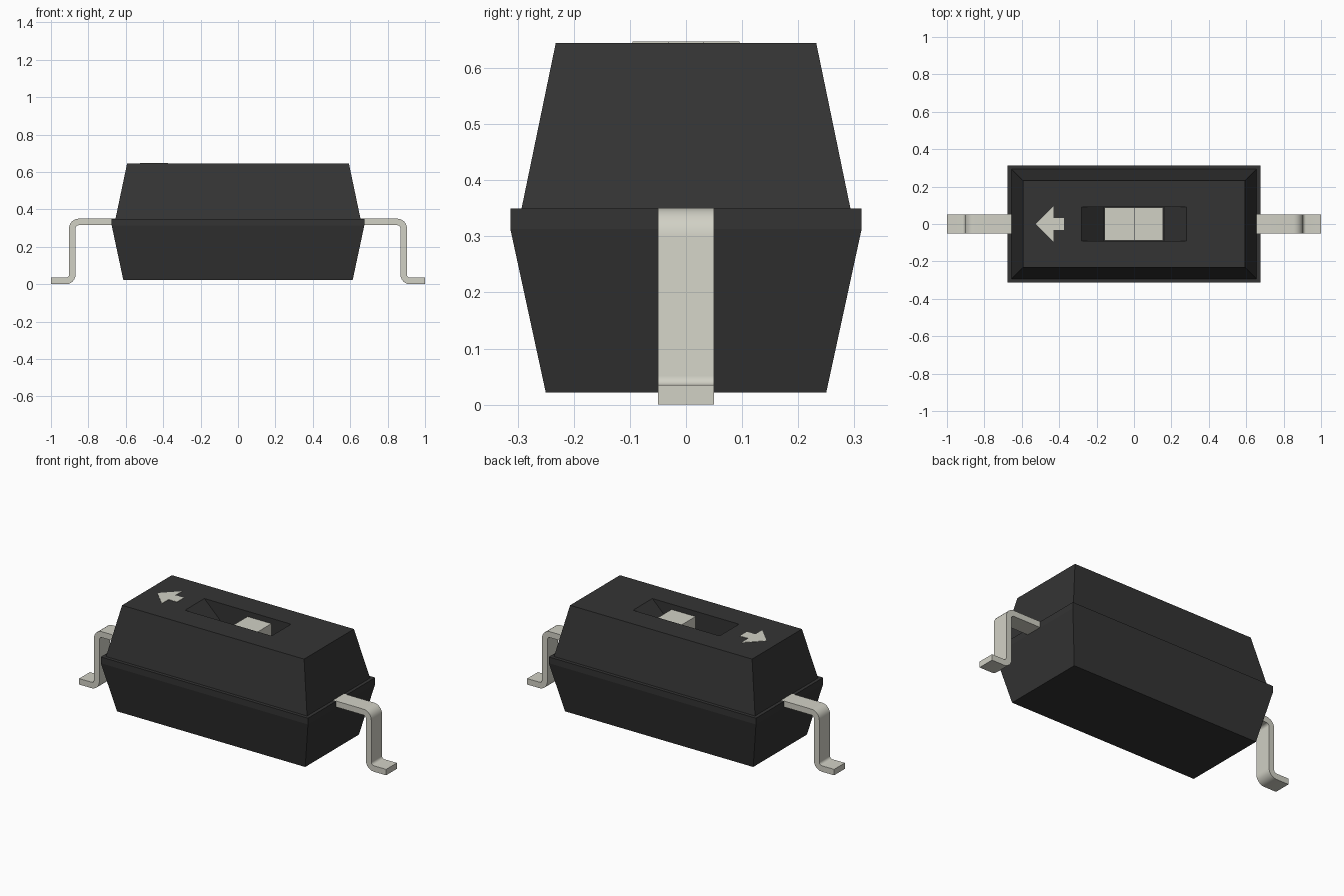
import bpy, bmesh, math
from mathutils import Matrix

if "Cube" in bpy.data.objects:
    bpy.data.objects.remove(bpy.data.objects["Cube"])


def material(name, rgb):
    m = bpy.data.materials.new(name)
    m.use_nodes = True
    m.diffuse_color = (*rgb, 1)
    m.node_tree.nodes["Principled BSDF"].inputs["Base Color"].default_value = (*rgb, 1)
    return m


BLACK = material("black plastic", (0.034, 0.034, 0.034))
GREY = material("warm light grey", (0.64, 0.635, 0.56))


def finish(name, bm, mat):
    bmesh.ops.recalc_face_normals(bm, faces=bm.faces)
    mesh = bpy.data.meshes.new(name)
    bm.to_mesh(mesh)
    bm.free()
    mesh.materials.append(mat)
    obj = bpy.data.objects.new(name, mesh)
    bpy.context.collection.objects.link(obj)
    return obj


def prism(name, outline, direction, mat):
    """Extrude a closed outline of 3D points along a direction."""
    bm = bmesh.new()
    face = bm.faces.new([bm.verts.new(p) for p in outline])
    new = bmesh.ops.extrude_face_region(bm, geom=[face])["geom"]
    verts = [v for v in new if isinstance(v, bmesh.types.BMVert)]
    bmesh.ops.translate(bm, verts=verts, vec=direction)
    return finish(name, bm, mat)


# Housing: rectangular rings from the base, over the rim, down into the slot
rings = [(0.613, 0.25, 0.022), (0.675, 0.313, 0.313), (0.675, 0.313, 0.35),
         (0.655, 0.293, 0.35), (0.593, 0.232, 0.645),
         (0.282, 0.09, 0.645), (0.16, 0.09, 0.525)]
bm = bmesh.new()
loops = [[bm.verts.new((sx * x, sy * y, z))
          for sx, sy in ((-1, -1), (1, -1), (1, 1), (-1, 1))] for x, y, z in rings]
for a, b in zip(loops, loops[1:]):
    for i in range(4):
        j = (i + 1) % 4
        bm.faces.new((a[i], a[j], b[j], b[i]))
bm.faces.new(loops[0])
bm.faces.new(loops[-1])
finish("housing", bm, BLACK)

# Slider: low base with a raised knob on one half
W = 0.088
profile = [(-0.158, 0.52), (0.156, 0.52), (0.156, 0.615), (0, 0.615), (0, 0.535), (-0.158, 0.535)]
prism("slider", [(x, -W, z) for x, z in profile], (0, 2 * W, 0), GREY)

# Direction arrow on the top
half = [(-0.525, 0), (-0.43, 0.095), (-0.43, 0.032), (-0.375, 0.032)]
outline = half + [(x, -y) for x, y in reversed(half[1:])]
prism("arrow_mark", [(x, y, 0.643) for x, y in outline], (0, 0, 0.004), GREY)

# Gull-wing legs: strip with two rounded bends
T, R, STEPS = 0.0175, 0.034, 6


def leg_side(offset):
    pts = [(0.65, 0.333 + offset)]
    for cx, cz, r, start, turn in ((0.852, 0.299, R + offset, 90, -90),
                                   (0.92, 0.0515, R - offset, 180, 90)):
        for i in range(STEPS + 1):
            a = math.radians(start + turn * i / STEPS)
            pts.append((cx + r * math.cos(a), cz + r * math.sin(a)))
    return pts + [(1.0, 0.0175 + offset)]


strip = leg_side(T) + leg_side(-T)[::-1]
for name, side in (("left_leg", 1), ("right_leg", -1)):
    leg = prism(name, [(side * x, -0.05, z) for x, z in strip], (0, 0.1, 0), GREY)
    bpy.ops.object.select_all(action="DESELECT")
    leg.select_set(True)
    bpy.context.view_layer.objects.active = leg
    bpy.ops.object.shade_smooth_by_angle(angle=math.radians(30))
